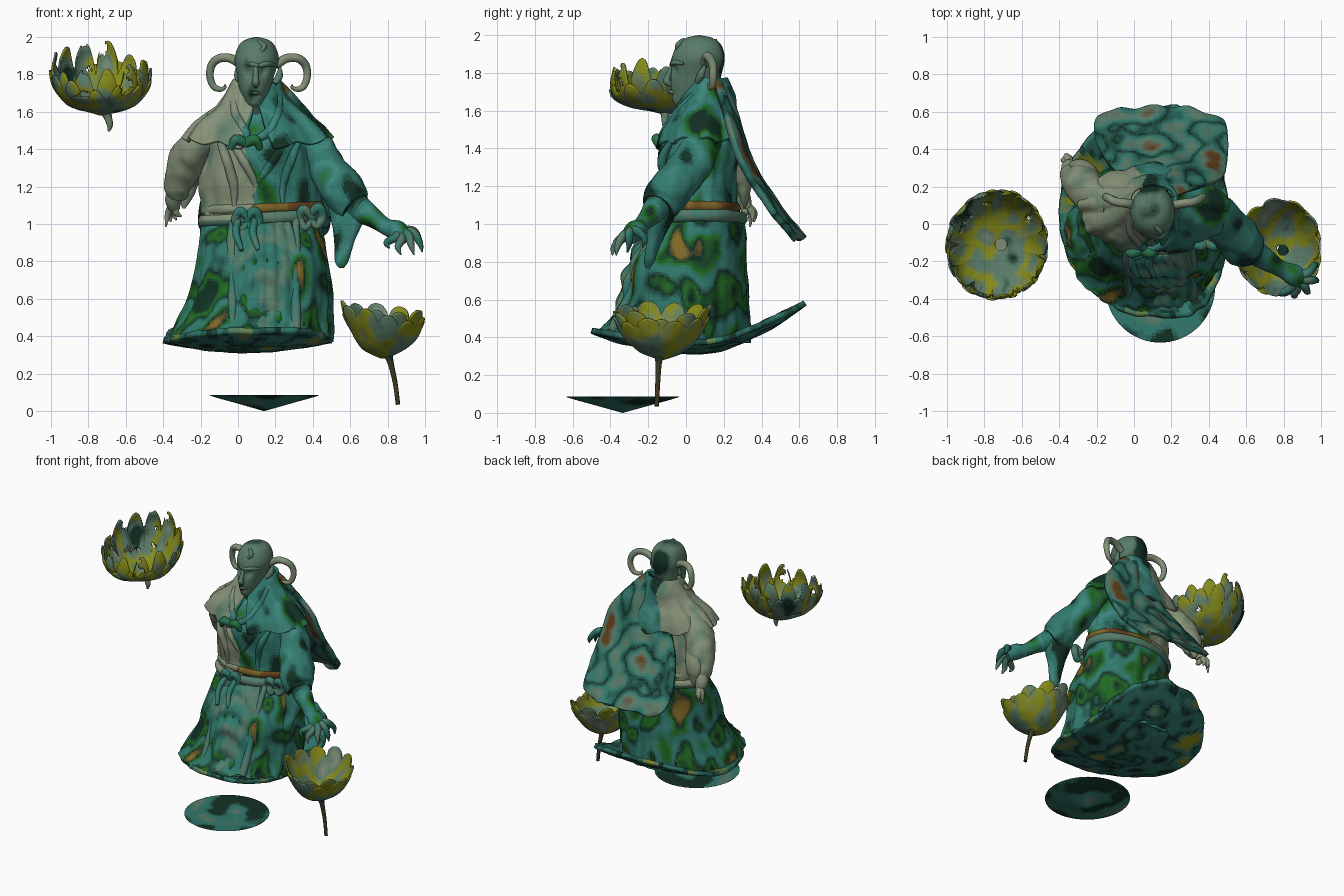
import bpy, bmesh, math, random
from math import sin, cos, pi, exp
from mathutils import Vector, noise

if "Cube" in bpy.data.objects:
    bpy.data.objects.remove(bpy.data.objects["Cube"])

random.seed(4)
TEAL, DARK, GREEN, BEIGE = (.03, .19, .15), (.006, .03, .018), (.015, .15, .015), (.24, .29, .19)
OCHRE, YELLOW, SAGE, BROWN = (.22, .14, .02), (.24, .26, .01), (.10, .20, .14), (.12, .05, .01)
ROBE = [DARK, DARK, TEAL, TEAL, (.05, .25, .22), TEAL, GREEN, DARK]
SKIRT = [OCHRE, DARK, GREEN, TEAL, TEAL, DARK, GREEN, DARK]
LOTUS = [DARK, SAGE, SAGE, YELLOW, YELLOW, SAGE, BEIGE]
PALE = [SAGE, BEIGE, BEIGE, SAGE]
SKIN = [DARK, SAGE, SAGE, SAGE, SAGE, SAGE]
CAPE = [SAGE, SAGE, TEAL, DARK, TEAL, SAGE, BROWN]
CLOTH = [TEAL, TEAL, SAGE, TEAL, TEAL]
mats = {}


def spline(pts, t):
    """Catmull-Rom sample of a list of equal-length tuples."""
    n = len(pts) - 1
    s = min(max(t, 0), 1) * n
    i = min(int(s), n - 1)
    f = s - i
    a, b, c, d = (pts[min(max(k, 0), n)] for k in (i - 1, i, i + 1, i + 2))
    return [q + .5 * f * (r - p + f * (2 * p - 5 * q + 4 * r - e + f * (3 * (q - r) + e - p)))
            for p, q, r, e in zip(a, b, c, d)]


def paint(me, ramp, split):
    """Mottled colour: noise looked up in a colour ramp."""
    slot = {}
    for p in me.polygons:
        c = p.center
        pal = PALE if split and c.x < .07 + .1 * noise.noise(c * 5) and c.z > 1.02 else ramp
        q = Vector((c.x * 6, c.y * 6, c.z * 4))
        k = min(max((noise.noise(q) + .3 * noise.noise(q * 2.3) + .6) / 1.2, 0), .999) * (len(pal) - 1)
        i, f = int(k), round((k % 1) * 4) / 4
        col = tuple(round(a + (b - a) * f, 3) for a, b in zip(pal[i], pal[i + 1]))
        if col not in mats:
            mats[col] = bpy.data.materials.new("glaze")
            mats[col].diffuse_color = (*col, 1)
        if col not in slot:
            slot[col] = len(me.materials)
            me.materials.append(mats[col])
        p.material_index = slot[col]


def surface(name, f, nu, nv, ramp, closed=True, thick=0, wrinkle=0, cap=False, split=False, hole=None):
    bm = bmesh.new()
    m = nu if closed else nu + 1
    g = [[bm.verts.new(f(i / nu, j / nv)) for i in range(m)] for j in range(nv + 1)]
    for j in range(nv):
        for i in range(nu):
            k = (i + 1) % m
            bm.faces.new((g[j][i], g[j][k], g[j + 1][k], g[j + 1][i]))
    if hole:
        bmesh.ops.delete(bm, geom=[q for q in bm.faces if hole(q.calc_center_median())], context='FACES')
    bmesh.ops.remove_doubles(bm, verts=bm.verts, dist=.0005)
    if cap:
        bmesh.ops.holes_fill(bm, edges=[e for e in bm.edges if e.is_boundary], sides=0)
    bmesh.ops.recalc_face_normals(bm, faces=bm.faces)
    bm.normal_update()
    if wrinkle:
        for v, p in [(v, v.co + v.normal * wrinkle * (noise.noise(v.co * 7) + .3 * noise.noise(v.co * 20)))
                     for v in bm.verts]:
            v.co = p
    me = bpy.data.meshes.new(name)
    bm.to_mesh(me)
    bm.free()
    paint(me, ramp, split)
    ob = bpy.data.objects.new(name, me)
    bpy.context.collection.objects.link(ob)
    if thick:
        s = ob.modifiers.new("thickness", 'SOLIDIFY')
        s.thickness, s.offset = thick, 0
    return ob


def loft(name, rings, ramp, fold=lambda a, z: 1, tilt=lambda a, v: 0, nu=72, nv=40, gap=0, **kw):
    """Stacked ellipses (z, cx, cy, rx, ry); gap leaves an opening at the front."""
    def f(u, v):
        z, cx, cy, rx, ry = spline(rings, v)
        a = -pi / 2 + gap * v + u * (2 * pi - 2 * gap * v)
        k = fold((a + pi) % (2 * pi) - pi, z)
        return cx + rx * cos(a) * k, cy + ry * sin(a) * k, z + tilt(a, v)
    return surface(name, f, nu, nv, ramp, closed=gap == 0, **kw)


def tube(name, pts, ramp, nu=14, nv=24, flat=1, **kw):
    """Round or flattened tube along points (x, y, z, radius)."""
    def f(u, v):
        x, y, z, r = spline(pts, v)
        t = (Vector(spline(pts, v + .02)[:3]) - Vector(spline(pts, v - .02)[:3])).normalized()
        s = t.cross(Vector((.3, 1, .2))).normalized()
        w = s.cross(t)
        return Vector((x, y, z)) + s * cos(2 * pi * u) * r + w * sin(2 * pi * u) * r * flat
    return surface(name, f, nu, nv, ramp, cap=True, **kw)


# floating disc with shallow pointed underside
loft("base_disc", [(.0, .14, -.335, .001, .001), (.04, .14, -.335, .14, .145), (.075, .14, -.335, .265, .27),
                   (.087, .14, -.335, .285, .29), (.084, .14, -.335, .15, .15), (.08, .14, -.335, .001, .001)],
     [DARK, DARK, TEAL, TEAL, SAGE])


# trailing robe hem, a dished plate rising at the back
def hem(u, v):
    a = 2 * pi * u
    r = v * (1 + .05 * v * noise.noise(Vector((cos(a) * 5, sin(a) * 5, 0))))
    sq = lambda c: math.copysign(abs(c) ** .88, c)
    dx, dy = r * sq(cos(a)), r * sq(sin(a))
    z = .325 + .05 * dx * dx + (.25 * dy ** 1.7 if dy > 0 else .11 * dy * dy)
    return .045 + .11 * dy * dy + .445 * dx, .06 + .56 * dy, z


surface("trailing_hem", hem, 96, 30, [DARK, TEAL, TEAL, DARK, TEAL, YELLOW], thick=.03, wrinkle=.008)


# skirt with knee bulges and vertical pleats
def pleats(a, z):
    d = max(0, 1.05 - z)
    knee = .11 * exp(-((a + .85) / .35) ** 2 - ((z - .75) / .15) ** 2)
    knee += .04 * exp(-((a + 2.25) / .35) ** 2 - ((z - .72) / .16) ** 2)
    return 1 + knee + d * (.025 * sin(15 * a + 3 * z) + .015 * sin(29 * a + 1))


loft("skirt", [(1.1, .15, .08, .27, .19), (1.0, .13, .08, .32, .23), (.82, .13, .02, .35, .30),
               (.62, .12, .00, .385, .33), (.47, .085, -.03, .42, .37), (.37, .065, -.065, .435, .405)],
     SKIRT, pleats, lambda a, v: -.07 * sin(a) * v ** 4 if sin(a) < 0 else 0, nu=160, nv=80, wrinkle=.008)


# front apron with swagged folds
def apron(u, v):
    s = 2 * u - 1
    y, z, w = spline([(-.165, 1.03, .13), (-.26, .9, .17), (-.325, .75, .18), (-.365, .57, .18), (-.45, .45, .17)], v)
    swag = .011 * sin(30 * v - 8 * s * s) * (1 - s * s)
    return .14 + w * s, y + .06 * s * s - swag + .006 * sin(18 * s), z - .03 * (1 - s * s)


surface("apron", apron, 36, 70, CLOTH, closed=False, thick=.015, wrinkle=.006)
for k, x in enumerate((-.03, .31)):
    tube(f"apron_edge_{k}", [(x, -.11, 1.02, .02), (x, -.215, .85, .025), (x, -.285, .65, .025), (x, -.39, .44, .02)],
         CLOTH, wrinkle=.01)

# torso and draped upper robe
loft("torso", [(1.02, .13, .08, .31, .22), (1.12, .12, .08, .32, .19), (1.25, .11, .07, .315, .195),
               (1.38, .12, .07, .28, .21), (1.5, .11, .08, .25, .18), (1.58, .1, .09, .15, .13),
               (1.64, .1, .08, .08, .09)], ROBE,
     lambda a, z: 1 + .02 * sin(7 * a + 14 * z) + .012 * sin(17 * a - 8 * z), nu=110, wrinkle=.012, split=True)
for k, (x0, x1) in enumerate([(-.04, .1), (.27, .1), (-.1, -.02), (.33, .24)]):
    tube(f"chest_fold_{k}", [(x0, -.07, 1.45, .015), ((x0 + x1) / 2, -.125, 1.34, .025),
                             (x1, -.1, 1.2, .02), (x1, -.09, 1.08, .012)], ROBE, wrinkle=.008, split=True)


# waist belt, sash, knot and bow
def band(name, z, rx, ry, r, ramp, slope):
    def f(u, v):
        a, b = 2 * pi * u, 2 * pi * v
        q = r * cos(b)
        return .13 + (rx + q) * cos(a), .08 + (ry + q) * sin(a), z + slope * cos(a) + 1.3 * r * sin(b)
    surface(name, f, 72, 12, ramp, wrinkle=.008, split=True)


band("belt", 1.085, .31, .19, .02, [BROWN, BROWN, OCHRE, BROWN], .01)
band("sash", 1.03, .315, .22, .025, [TEAL, SAGE, TEAL], .015)
bow = [(0, 0, 0, .03), (.06, -.02, .05, .035), (.09, 0, 0, .035), (.05, -.01, -.05, .03), (0, 0, 0, .02)]
for k, (x, y, z, s) in enumerate([(.04, -.15, 1.02, 1), (.06, -.15, 1.02, -1), (.38, -.1, 1.04, 1), (.4, -.1, 1.03, -1)]):
    tube(f"sash_bow_{k}", [(x + s * p * .8, y + q, z + e, r * .7) for p, q, e, r in bow], CLOTH)
for k, x in enumerate((.0, .09)):
    tube(f"sash_tail_{k}", [(x, -.155, 1.02, .018), (x - .01, -.22, .95, .02), (x + .02, -.28, .86, .012)], CLOTH)

# shoulder mantle, open at the front, with tie
loft("mantle", [(1.77, .1, .14, .12, .07), (1.69, .09, .12, .15, .13), (1.6, .1, .1, .22, .165),
                (1.51, .1, .085, .33, .21), (1.43, .105, .08, .39, .23)], ROBE,
     lambda a, z: 1 + (1.78 - z) * (.09 * sin(9 * a) + .04 * sin(21 * a)),
     lambda a, v: .05 * v * (abs(cos(a)) - .6) + .012 * v * sin(11 * a), gap=.22, nu=110, thick=.02,
     wrinkle=.01, split=True)
for s in (-1, 1):
    tube("mantle_tie", [(.04, -.14, 1.43, .025), (.04 + .05 * s, -.155, 1.45, .028), (.04 + .08 * s, -.14, 1.4, .015)],
         [GREEN, TEAL])
    tube("collar_edge", [(.1 + .12 * s, .04, 1.68, .02), (.1 + .11 * s, -.05, 1.58, .025), (.1 + .06 * s, -.11, 1.49, .025),
                         (.05, -.14, 1.43, .015)], ROBE, split=True)


# back cape swinging outward
def cape(u, v):
    s = 2 * u - 1
    y, z, w, c = spline([(.19, 1.76, .08, .13), (.25, 1.6, .17, .2), (.29, 1.45, .25, .22), (.36, 1.28, .31, .18),
                         (.475, 1.1, .35, .15), (.58, .965, .34, .14), (.615, .92, .24, .14)], v)
    return c + w * s, y - .05 * s * s * (1 - v * .5) + .008 * sin(9 * s + 3 * v), z


surface("cape", cape, 60, 70, CAPE, closed=False, thick=.035, wrinkle=.008)


# head with carved eye sockets
def skull(a, z):
    return 1 - .14 * sum(exp(-(a + pi / 2 + s) ** 2 / .05 - ((z - 1.815) / .028) ** 2)
                         for s in (-.42, .42)) - .05 * exp(-((z - 1.69) / .012) ** 2) * max(0, -sin(a)) ** 6


loft("head", [(1.55, .1, .09, .085, .09), (1.615, .095, .06, .055, .1), (1.65, .09, .035, .055, .105),
              (1.72, .09, .045, .082, .125), (1.8, .095, .055, .1, .135), (1.88, .1, .065, .118, .14),
              (1.95, .1, .07, .098, .115), (1.985, .1, .07, .06, .07), (2.0, .1, .07, .001, .001)],
     SKIN, skull, nu=80, nv=60)
tube("nose", [(.095, -.07, 1.84, .012), (.095, -.095, 1.78, .016), (.095, -.1, 1.755, .02), (.095, -.075, 1.735, .012)], SKIN)
tube("lips", [(.06, -.06, 1.695, .006), (.09, -.085, 1.7, .012), (.12, -.06, 1.695, .006)], SKIN)
tube("crest", [(.12, -.05, 1.92, .01), (.14, -.04, 1.95, .015), (.11, -.01, 1.975, .012)], SKIN)

# horns, ears and brows mirrored about the head
for s in (-1, 1):
    m = lambda pts: [(.11 + s * x, y, z, r) for x, y, z, r in pts]
    tube("horn", m([(.09, .10, 1.85, .025), (.15, .11, 1.885, .024), (.21, .12, 1.885, .023), (.25, .14, 1.85, .022),
                    (.26, .145, 1.79, .02), (.24, .14, 1.735, .018), (.205, .13, 1.72, .014),
                    (.18, .12, 1.73, .009), (.18, .115, 1.745, .004)]), [SAGE, BEIGE, SAGE], nv=48)
    tube("ear", m([(.085, .06, 1.75, .015), (.11, .08, 1.79, .02), (.115, .1, 1.84, .006)]), SKIN)
    tube("brow", m([(0, -.075, 1.845, .012), (.045, -.06, 1.855, .014), (.085, -.01, 1.85, .008)]), SKIN)

# outstretched arm with hanging sleeve and clawed hand
tube("left_sleeve", [(.34, .1, 1.46, .09), (.43, .06, 1.37, .105), (.52, -.04, 1.24, .11), (.59, -.12, 1.12, .115),
                     (.63, -.15, 1.08, .09)], ROBE, 40, 40, wrinkle=.02)
tube("left_sleeve_drape", [(.57, -.09, 1.17, .11), (.58, -.13, 1.04, .095), (.565, -.17, .9, .055),
                           (.553, -.2, .8, .035), (.553, -.2, .765, .012)], ROBE, 30, 30, .7, wrinkle=.01)
tube("left_forearm", [(.6, -.13, 1.12, .08), (.7, -.19, 1.05, .06), (.79, -.24, .99, .045), (.85, -.27, .965, .055),
                      (.9, -.3, .93, .04)], ROBE, 24, 30, wrinkle=.01)
for k, (p, q, e, h) in enumerate([(.98, -.23, .875, .965), (.985, -.31, .85, .955), (.94, -.37, .835, .94),
                                  (.87, -.39, .835, .92), (.81, -.38, .87, .93)]):
    tube(f"left_finger_{k}", [(.86, -.28, .955, .028), ((.88 + p) / 2, (-.29 + q) / 2, h, .024),
                              (p - .015, q + .01, (h + e) / 2, .018), (p, q, e, .004)], [DARK, TEAL, SAGE, TEAL])

# lowered arm swept back
tube("right_sleeve", [(-.1, .1, 1.52, .09), (-.21, .15, 1.42, .1), (-.28, .21, 1.32, .095), (-.315, .25, 1.22, .075),
                      (-.325, .28, 1.15, .05)], PALE, 36, 40, wrinkle=.02)
tube("right_sleeve_drape", [(-.2, .2, 1.36, .07), (-.27, .29, 1.25, .075), (-.28, .31, 1.16, .05), (-.29, .31, 1.08, .01)],
     PALE, 24, 30, .6, wrinkle=.01)
tube("right_hand", [(-.33, .27, 1.2, .045), (-.345, .3, 1.13, .045), (-.34, .32, 1.08, .03)], PALE)
for k, (x, y, z) in enumerate([(-.385, .34, .985), (-.36, .36, 1.01), (-.33, .35, 1.02), (-.3, .31, 1.04)]):
    tube(f"right_finger_{k}", [(-.34, .31, 1.11, .022), ((x - .36) / 2, y, 1.06, .018), (x, y, z, .004)], PALE)


# lotus bowls: ragged petal layers on a stem
def lotus(name, c, rx, ry, h, n, deep, lean, prof, hole=None):
    for layer in (0, 1):
        tops = [random.uniform(.82, 1) for _ in range(n)]

        def f(u, v):
            k = u * n
            cut = (1 - deep * (1 - abs(sin(pi * k)) ** .6)) * tops[int(k) % n]
            r, z = spline(prof, v * cut * (.86 + .14 * layer))
            a = 2 * pi * (u + layer * .5 / n)
            r *= 1 - .03 * layer * v + .02 * v * abs(sin(pi * k))
            x, y = rx * r * cos(a), ry * r * sin(a)
            return c[0] + x, c[1] + y, c[2] + h * z + (lean[0] * x + lean[1] * y) * min(1, z * 2)
        surface(f"{name}_petals_{layer}", f, n * 12, 26, LOTUS, thick=.01, wrinkle=.008, hole=hole)


ragged = lambda p: p.z > 1.68 and noise.noise(p * 14) > .36
lotus("upper_lotus", (-.73, -.11, 1.585), .27, .29, .33, 13, .36, (.0, .25),
      [(.05, 0), (.42, .08), (.7, .2), (.91, .42), (1.0, .7), (.93, 1.0)], ragged)
tube("upper_lotus_stem", [(-.71, -.11, 1.61, .035), (-.695, -.11, 1.57, .022), (-.685, -.11, 1.53, .017),
                          (-.69, -.11, 1.495, .006)], [SAGE, BEIGE, SAGE])
lotus("lower_lotus", (.775, -.13, .29), .23, .265, .285, 11, .22, (-.15, 0),
      [(.05, 0), (.4, .12), (.64, .3), (.82, .55), (.95, .8), (1.02, 1.0)])
tube("lower_lotus_stem", [(.795, -.14, .32, .03), (.815, -.145, .26, .017), (.84, -.15, .15, .013), (.855, -.155, .035, .012)],
     [DARK, DARK, BROWN])

bpy.ops.object.select_all(action='SELECT')
bpy.context.view_layer.objects.active = bpy.context.selected_objects[0]
bpy.ops.object.shade_smooth_by_angle(angle=math.radians(50))

for m in bpy.data.materials:
    if m.users and not m.is_grease_pencil:
        m.use_nodes = True
        m.node_tree.nodes["Principled BSDF"].inputs["Base Color"].default_value = m.diffuse_color
